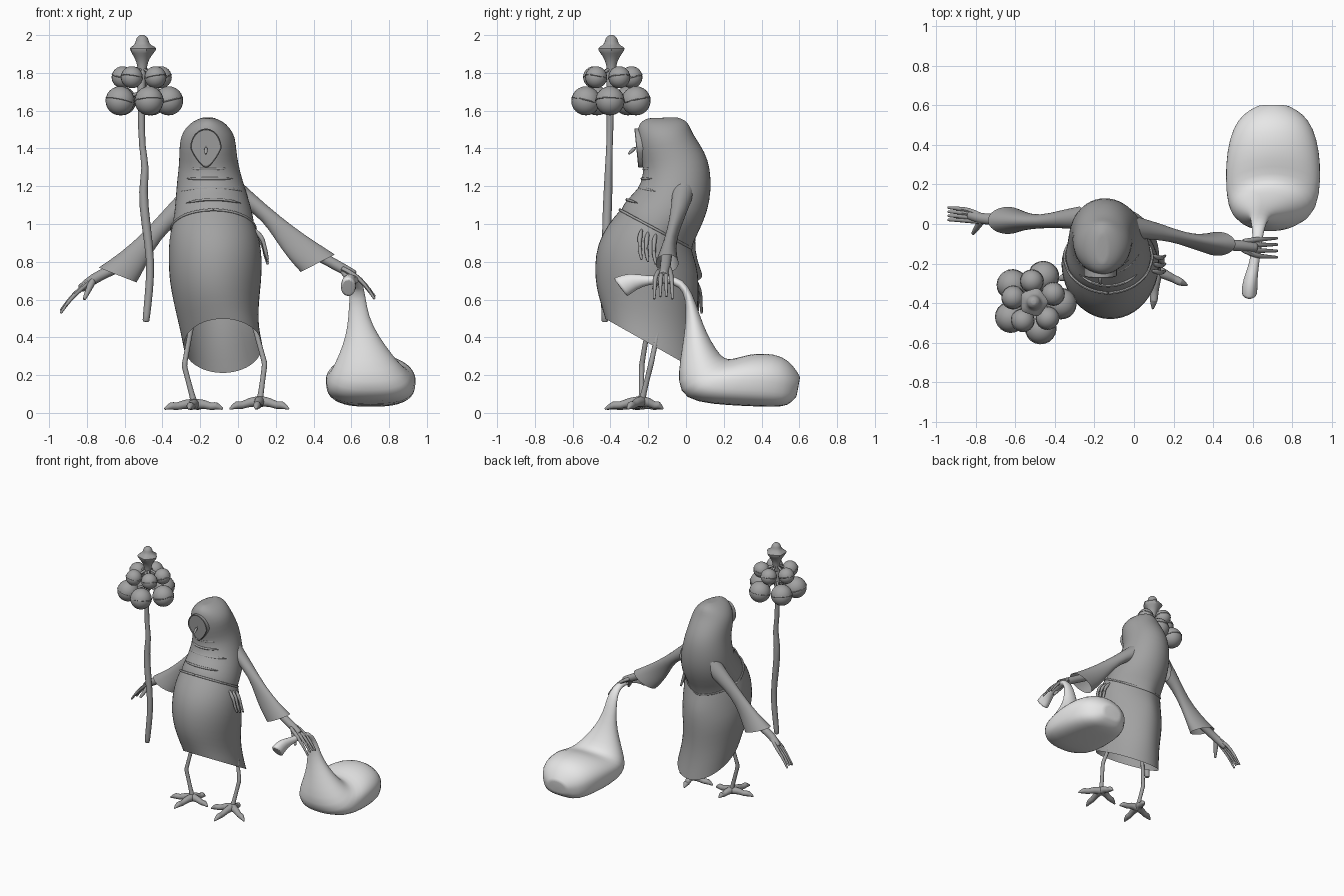
import bpy, bmesh, math
from mathutils import Vector as V

cube = bpy.data.objects.get("Cube")
if cube:
    bpy.data.objects.remove(cube)


def material(name, value):
    m = bpy.data.materials.new(name)
    m.use_nodes = True
    m.diffuse_color = (value, value, value, 1)
    m.node_tree.nodes["Principled BSDF"].inputs["Base Color"].default_value = (value, value, value, 1)
    return m


GREY = material("mid grey", 0.36)
PALE = material("pale grey", 0.8)


def finish(name, bm, mat, subdiv=1, angle=60):
    bmesh.ops.recalc_face_normals(bm, faces=bm.faces)
    mesh = bpy.data.meshes.new(name)
    bm.to_mesh(mesh)
    bm.free()
    ob = bpy.data.objects.new(name, mesh)
    bpy.context.collection.objects.link(ob)
    mesh.materials.append(mat)
    bpy.ops.object.select_all(action="DESELECT")
    ob.select_set(True)
    bpy.context.view_layer.objects.active = ob
    bpy.ops.object.shade_smooth_by_angle(angle=math.radians(angle))
    if subdiv:
        ob.modifiers.new("smooth", "SUBSURF").levels = subdiv
        ob.modifiers["smooth"].render_levels = subdiv
    return ob


def ring(c, u, v, n=24, low=1.0):
    """Closed ellipse; low under 1 squares off its -u half, over 1 narrows it."""
    out = []
    for i in range(n):
        a = 2 * math.pi * i / n
        p = low if math.cos(a) < -1e-6 else 1
        cu, cv = (math.copysign(abs(f) ** p, f) for f in (math.cos(a), math.sin(a)))
        out.append(c + u * cu + v * cv)
    return out


def blend(a, b, t):
    return [p.lerp(q, t) for p, q in zip(a, b)]


def loft(bm, rings, caps=(False, False)):
    rings = list(rings)
    # Support loops keep capped ends from shrinking
    if caps[1]:
        rings.insert(-1, blend(rings[-1], rings[-2], .08))
    if caps[0]:
        rings.insert(1, blend(rings[0], rings[1], .08))
    rows = [[bm.verts.new(p) for p in r] for r in rings]
    n = len(rows[0])
    for a, b in zip(rows, rows[1:]):
        for i in range(n):
            j = (i + 1) % n
            bm.faces.new((a[i], a[j], b[j], b[i]))
    for row, cap in ((rows[0], caps[0]), (rows[-1], caps[1])):
        if cap:
            bm.faces.new(row)


def profile_rings(rows, low=1.0):
    """Rows of: first edge y, z, opposite edge y, z, centre x, half width."""
    out = []
    for ya, za, yb, zb, x, w in rows:
        a, b = V((x, ya, za)), V((x, yb, zb))
        out.append(ring((a + b) / 2, (a - b) / 2, V((w, 0, 0)), low=low))
    return out


def tube(bm, pts, radii, n=8):
    pts = [V(p) for p in pts]
    rings = []
    for i, p in enumerate(pts):
        d = (pts[min(i + 1, len(pts) - 1)] - pts[max(i - 1, 0)]).normalized()
        ref = V((0, 1, 0)) if abs(d.y) < 0.8 else V((0, 0, 1))
        u = d.cross(ref).normalized()
        r = radii[i] if isinstance(radii, (list, tuple)) else radii
        rings.append(ring(p, u * r, d.cross(u) * r, n))
    loft(bm, rings, (True, True))


# Robe skirt with a narrow back at the waist, open at the slanted hem
skirt = profile_rings([
    (-.35, 1.075, .03, .87, -.13, .225), (-.415, 1.0, .045, .82, -.125, .243),
    (-.47, .9, .07, .74, -.12, .25)], 1.25) + profile_rings([
    (-.488, .78, .07, .62, -.12, .247), (-.478, .66, .06, .48, -.115, .225)], 1.1) + profile_rings([
    (-.45, .57, .065, .34, -.1, .21), (-.43, .5, .085, .21, -.08, .21)])
bm = bmesh.new()
loft(bm, skirt)
finish("robe_skirt", bm, GREY)

# Hunched cape and hood, tucked into the skirt
hood = profile_rings([
    (-.36, 1.03, .025, .82, -.13, .215), (-.343, 1.085, .032, .89, -.13, .221)], 1.25) + profile_rings([
    (-.315, 1.13, .092, 1.0, -.13, .207),
    (-.25, 1.19, .13, 1.12, -.14, .19), (-.235, 1.24, .135, 1.24, -.15, .173),
    (-.225, 1.29, .12, 1.34, -.155, .158), (-.245, 1.36, .077, 1.42, -.16, .152),
    (-.256, 1.44, .035, 1.48, -.16, .147), (-.258, 1.5, .02, 1.52, -.16, .118),
    (-.245, 1.54, 0, 1.55, -.16, .078), (-.2, 1.56, -.05, 1.565, -.16, .03)])
bm = bmesh.new()
loft(bm, hood, (False, True))
finish("hood_and_cape", bm, GREY)

# Belt cord and neck folds follow the cloth
bm = bmesh.new()
tube(bm, skirt[0] + skirt[0][:1], .009, 6)
finish("belt_cord", bm, GREY)
bm = bmesh.new()
for row, reach in ((hood[2], 3), (hood[3], 4), (hood[4], 3), (hood[5], 3)):
    tube(bm, [row[i] for i in range(-reach, reach + 1)], [.002] + [.009] * (2 * reach - 1) + [.002], 6)
finish("neck_folds", bm, GREY)


# Sunken face with a pointed lower end
def face_ring(scale, depth):
    pts = []
    for i in range(24):
        a = 2 * math.pi * i / 24
        z = math.sin(a) * .1 * scale
        x = math.cos(a) * .08 * scale * (1 if z > 0 else 1 + math.sin(a) * .45)
        pts.append(V((-.17 + x, depth - .1 * z, 1.402 + z)))
    return pts


bm = bmesh.new()
loft(bm, [face_ring(1.04, -.2), face_ring(1.04, -.26), face_ring(1, -.263),
          face_ring(.97, -.255)], (False, True))
finish("face", bm, GREY, 0, 40)
bm = bmesh.new()
tube(bm, [(-.17, -.24, 1.425), (-.17, -.275, 1.4), (-.17, -.305, 1.37)], [.022, .017, .005])
finish("beak", bm, GREY)


# Wide sleeves; rows hold upper edge x, z, lower edge x, z, y, half depth
def sleeve(name, rows):
    rings = []
    for xa, za, xb, zb, y, d in rows:
        a, b = V((xa, y, za)), V((xb, y, zb))
        rings.append(ring((a + b) / 2, (a - b) / 2, V((0, d, 0)), 16))
    bm = bmesh.new()
    loft(bm, rings)
    finish(name, bm, GREY)


sleeve("right_sleeve", [
    (-.26, 1.22, -.29, 1.02, .03, .06), (-.38, 1.09, -.365, .97, .025, .045),
    (-.5, .955, -.45, .86, .01, .032), (-.62, .85, -.5, .75, .015, .045),
    (-.74, .77, -.535, .69, .018, .07)])
sleeve("left_sleeve", [
    (.01, 1.23, .04, 1.08, -.02, .055), (.15, 1.1, .13, 1.02, -.04, .042),
    (.3, .98, .2, .91, -.075, .03), (.42, .9, .27, .81, -.095, .042),
    (.515, .84, .33, .745, -.1, .062)])


# Arms and hands with four fingers and a thumb
def hand(name, arm, palm, knuckle, tip, spread, thumb):
    arm, palm, knuckle, tip, thumb = (V(p) for p in (arm, palm, knuckle, tip, thumb))
    bm = bmesh.new()
    tube(bm, [arm, arm.lerp(palm, .65), palm, knuckle], [.034, .03, .032, .024])
    for k in range(4):
        off = V((0, (k - 1.5) * spread, 0))
        drop = V((0, 0, .012 * abs(k - 1.5)))
        base = knuckle + off
        end = tip + off * 1.15 - drop
        tube(bm, [palm + off * .5, base, base.lerp(end, .5) + V((0, 0, .012)), end],
             [.016, .016, .012, .008], 6)
    tube(bm, [palm, palm.lerp(thumb, .5), thumb], [.024, .02, .01], 6)
    finish(name, bm, GREY)


hand("right_hand", (-.58, .02, .8), (-.765, .025, .71), (-.835, .045, .655),
     (-.94, .052, .545), .018, (-.815, -.05, .6))
hand("left_hand", (.38, -.1, .86), (.55, -.11, .765), (.62, -.12, .73),
     (.725, -.12, .62), .028, (.62, -.175, .655))


# Thin bird legs with a sharp knee, and clawed feet
def leg(side, hip, knee, ankle, toes):
    hip, knee, a = V(hip), V(knee), V(ankle)
    bm = bmesh.new()
    tube(bm, [hip, hip.lerp(knee, .9), knee, knee.lerp(a, .1), knee.lerp(a, .85), a],
         [.015, .014, .017, .015, .015, .024])
    finish(side + "_leg", bm, GREY)
    bm = bmesh.new()
    for x, y in toes:
        t = V((x, y, .02))
        tube(bm, [a, a.lerp(t, .35) + V((0, 0, .012)), a.lerp(t, .6), a.lerp(t, .75) + V((0, 0, .016)), t],
             [.032, .026, .02, .026, .005])
    finish(side + "_foot", bm, GREY)


leg("right", (-.235, -.19, .52), (-.285, -.235, .25), (-.23, -.235, .045),
    [(-.39, -.28), (-.08, -.26), (-.26, -.42), (-.2, -.12)])
leg("left", (.07, -.13, .52), (.142, -.185, .26), (.115, -.235, .06),
    [(.27, -.31), (.095, -.43), (-.045, -.27), (.1, -.12)])

# Crooked staff and its bud-shaped finial
bm = bmesh.new()
tube(bm, [(-.488, -.43, .48), (-.47, -.428, .65), (-.46, -.425, .8), (-.488, -.42, 1.0),
          (-.507, -.412, 1.18), (-.485, -.41, 1.3), (-.51, -.405, 1.4), (-.512, -.4, 1.6),
          (-.51, -.4, 1.82)],
     [.02, .024, .022, .027, .026, .021, .018, .021, .024])
finish("staff", bm, GREY)
bm = bmesh.new()
rings = []
for z, r, flare in ((1.78, .022, 0), (1.84, .027, 0), (1.875, .04, 0), (1.905, .065, .1), (1.932, .1, .35),
                    (1.945, .05, .1), (1.965, .036, 0), (1.985, .034, 0), (2.0, .012, 0)):
    rings.append([V((-.507 + math.cos(i * math.pi / 5) * r * (1 - flare * (i % 2)),
                     -.395 + math.sin(i * math.pi / 5) * r * (1 - flare * (i % 2)), z))
                  for i in range(10)])
loft(bm, rings, (True, True))
finish("staff_finial", bm, GREY)

# Two tiers of round bells, each with a raised seam
for tier, height, reach, radius, start in (("lower", 1.652, .14, .077, 213), ("upper", 1.777, .107, .058, 239)):
    for k in range(5):
        a = math.radians(start + 72 * k)
        c = V((-.507 + math.cos(a) * reach, -.395 + math.sin(a) * reach, height))
        bm = bmesh.new()
        bmesh.ops.create_uvsphere(bm, u_segments=20, v_segments=12, radius=radius)
        bmesh.ops.translate(bm, verts=bm.verts, vec=c)
        tilt = V((math.cos(a), math.sin(a), .25)).normalized() * radius
        seam = ring(c, tilt, V((-math.sin(a), math.cos(a), 0)) * radius, 20)
        tube(bm, seam + seam[:1], .003, 4)
        stem = V((-.507, -.395, height + .05))
        tube(bm, [c, (c + stem) / 2, stem], .009, 6)
        finish(f"{tier}_bell_{k + 1}", bm, GREY, 0)

# Small charms hanging from the belt
bm = bmesh.new()
for k, y in enumerate((-.245, -.21, -.17)):
    top = .95 - .012 * k
    tube(bm, [(.09, y + .01, top + .02), (.125, y, top - .02), (.137, y, top - .05), (.145, y, top - .09),
              (.158, y + .01, top - .14)], [.008, .018, .01, .014, .007], 6)
finish("belt_charms", bm, GREY)

# Bulging flat-bottomed sack with a twisted neck ending in a flared mouth
neck = profile_rings([
    (-.385, .712, -.312, .615, .583, .04), (-.3, .745, -.26, .655, .587, .037),
    (-.2, .722, -.2, .68, .608, .024), (-.1, .732, -.1, .688, .622, .024),
    (-.015, .71, -.035, .67, .628, .03), (.035, .635, -.002, .61, .632, .042),
    (.072, .52, 0, .5, .638, .053), (.11, .42, -.012, .4, .657, .085),
    (.16, .335, -.032, .28, .675, .14), (.2, .285, -.045, .16, .69, .195)])
base = profile_rings([
    (.25, .283, -.01, .075, .7, .23)], .8) + profile_rings([
    (.33, .312, .13, .045, .703, .243), (.42, .318, .32, .035, .703, .236),
    (.51, .303, .46, .03, .703, .205), (.57, .25, .54, .035, .703, .155),
    (.605, .19, .585, .085, .703, .08)], .62)
bm = bmesh.new()
loft(bm, neck + base, (True, True))
finish("sack", bm, PALE)
